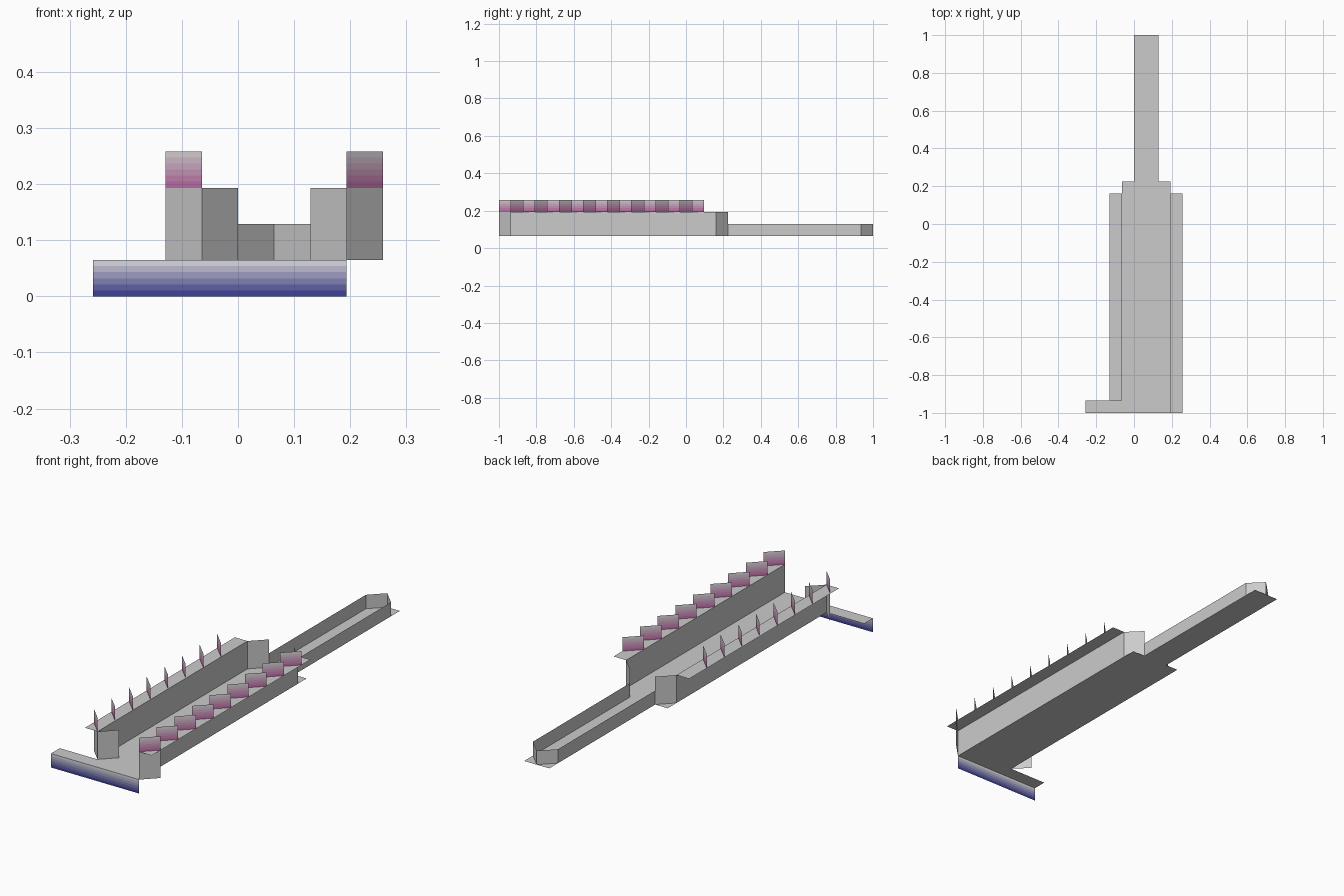
import bpy

if "Cube" in bpy.data.objects:
    bpy.data.objects.remove(bpy.data.objects["Cube"])

U = 2 / 31          # one grid cell
BANDS = 6           # strips used for each colour fade


def obj(name, quads, mats=()):
    """Object from open quad sheets given in grid cells."""
    verts = [tuple(c * U for c in v) for q in quads for v in q]
    faces = [tuple(range(i, i + 4)) for i in range(0, len(verts), 4)]
    me = bpy.data.meshes.new(name)
    me.from_pydata(verts, [], faces)
    for m in mats:
        me.materials.append(m)
    o = bpy.data.objects.new(name, me)
    bpy.context.collection.objects.link(o)
    return o


def upright(a, b, z0, z1):
    return [(*a, z0), (*b, z0), (*b, z1), (*a, z1)]


def flat(x0, x1, y0, y1, z):
    return [(x0, y0, z), (x1, y0, z), (x1, y1, z), (x0, y1, z)]


def wall(name, path, z0, z1):
    obj(name, [upright(a, b, z0, z1) for a, b in zip(path, path[1:])])


def fade_mats(name, low, high=(0.8, 0.8, 0.8)):
    mats = []
    for i in range(BANDS):
        t = (i + 0.5) / BANDS
        # blend in display space so the fade looks even
        c = [((1 - t) * l ** (1 / 2.2) + t * h ** (1 / 2.2)) ** 2.2 for l, h in zip(low, high)]
        m = bpy.data.materials.new(f"{name}_{i}")
        m.diffuse_color = (*c, 1)
        m.use_nodes = True
        m.node_tree.nodes["Principled BSDF"].inputs["Base Color"].default_value = m.diffuse_color
        mats.append(m)
    return mats


def faded(name, panels, z0, mats):
    """One-cell-high panels coloured from the bottom upward."""
    quads = [upright(a, b, z0 + i / BANDS, z0 + (i + 1) / BANDS)
             for a, b in panels for i in range(BANDS)]
    o = obj(name, quads, mats)
    for i, p in enumerate(o.data.polygons):
        p.material_index = i % BANDS


blue = fade_mats("blue_fade", (0.03, 0.03, 0.27))
pink = fade_mats("pink_fade", (0.55, 0.14, 0.40))

# Floors
obj("main_floor", [flat(-1, 3, -15.5, 3.5, 1)])
obj("side_step_floor", [flat(-4, -1, -15.5, -14.5, 1)])
obj("narrow_floor", [flat(0, 2, 3.5, 15.5, 1)])

# Front drop below the floor
faded("front_drop", [((-4, -15.5), (3, -15.5))], 0, blue)

# Tall side walls with slanted corners
wall("left_wall", [(0, 3.5), (-1, 2.5), (-1, -14.5)], 1, 3)
wall("right_wall", [(3, -15.5), (3, 2.5), (2, 3.5)], 1, 3)
wall("left_front_end", [(-2, -13.5), (-1, -14.5), (0, -13.5)], 1, 3)
wall("right_front_end", [(3, -15.5), (4, -14.5)], 1, 3)

# Low wall round the narrow passage
wall("narrow_wall", [(2, 3.5), (2, 14.5), (1, 15.5), (0, 14.5), (0, 3.5)], 1, 2)

# Ledges on top of the tall walls
obj("left_ledge", [flat(-2, -1, -14.5, 2.5, 3)])
obj("right_ledge", [flat(3, 4, -15.5, 2.5, 3)])

# Slanted fins on every second cell of the ledges
left = [-14.5 + 2 * i for i in range(8)]
right = [-15.5 + 2 * i for i in range(9)]
faded("left_fins", [((-2, y + 1), (-1, y)) for y in left], 3, pink)
faded("right_fins", [((3, y), (4, y + 1)) for y in right], 3, pink)
